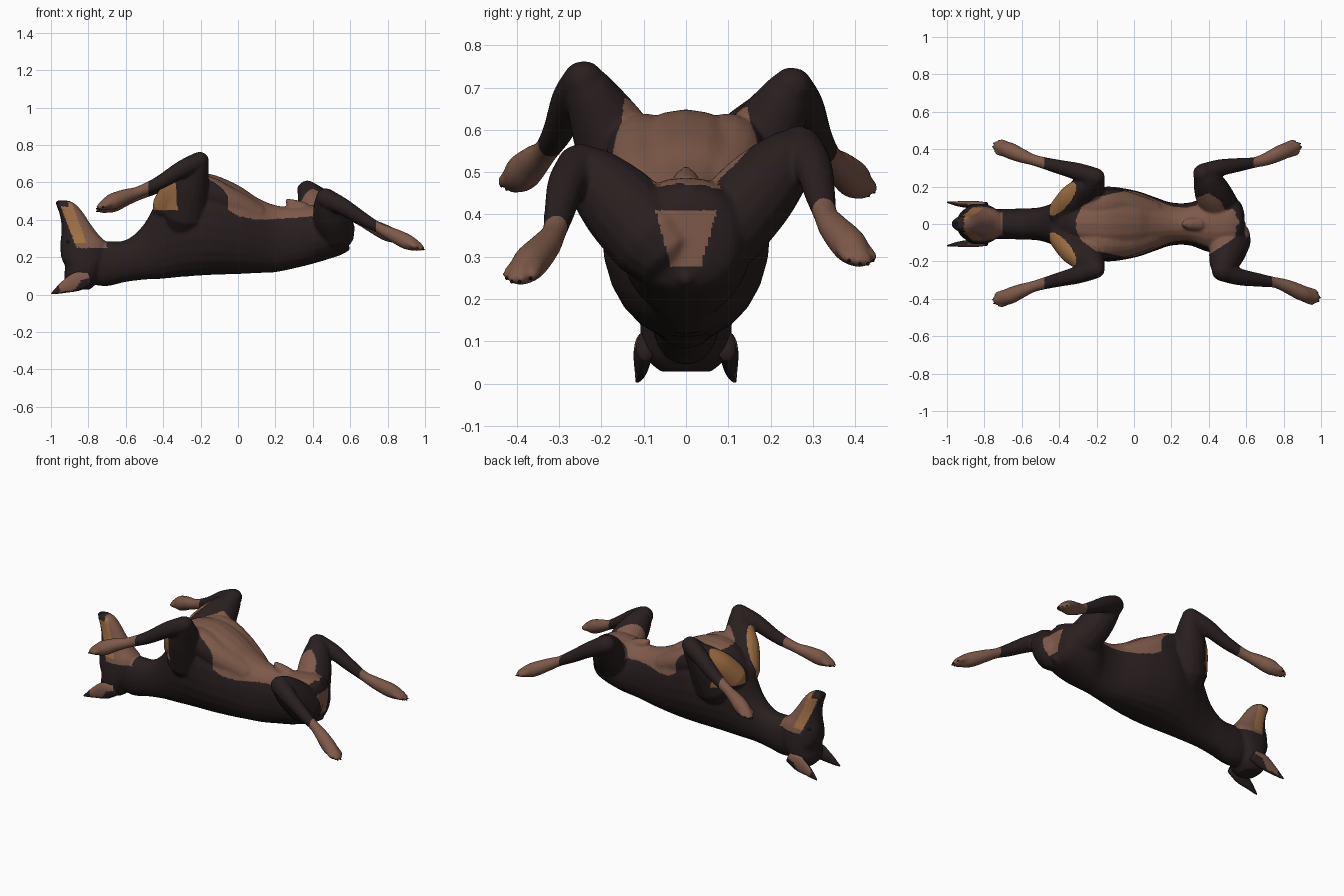
import bpy, bmesh, math
from mathutils import Vector

cube = bpy.data.objects.get("Cube")
if cube:
    bpy.data.objects.remove(cube, do_unlink=True)


def material(name, rgb):
    m = bpy.data.materials.new(name)
    m.use_nodes = True
    m.diffuse_color = (*rgb, 1)
    bsdf = m.node_tree.nodes["Principled BSDF"]
    bsdf.inputs["Base Color"].default_value = (*rgb, 1)
    bsdf.inputs["Roughness"].default_value = 0.8
    return m


MATS = [material("dark_coat", (0.022, 0.0135, 0.0135)),
        material("brown_fur", (0.205, 0.1, 0.067)),
        material("tan_fur", (0.35, 0.16, 0.06)),
        material("black", (0.008, 0.006, 0.006))]
DARK, BROWN, TAN, BLACK = range(4)


def spline(pts, steps=5):
    """Catmull-Rom through tuples of any length."""
    out = []
    for i in range(len(pts) - 1):
        a, b, c, d = (pts[max(0, min(len(pts) - 1, i + k))] for k in (-1, 0, 1, 2))
        for s in range(steps):
            t = s / steps
            out.append([0.5 * (2 * q + (r - p) * t + (2 * p - 5 * q + 4 * r - w) * t * t
                               + (3 * q - p - 3 * r + w) * t ** 3)
                        for p, q, r, w in zip(a, b, c, d)])
    return out + [list(pts[-1])]


def loft(bm, rings, sides=24, power=1.0):
    """Closed skin over rings given as (centre, half axis, half axis)."""
    def bend(v):
        return math.copysign(abs(v) ** power, v)
    loops = []
    for c, u, v in rings:
        angles = [2 * math.pi * k / sides for k in range(sides)]
        loops.append([bm.verts.new(c + u * bend(math.cos(a)) + v * bend(math.sin(a)))
                      for a in angles])
    for lo, hi in zip(loops, loops[1:]):
        for k in range(sides):
            j = (k + 1) % sides
            bm.faces.new((lo[k], lo[j], hi[j], hi[k]))
    bm.faces.new(loops[0][::-1])
    bm.faces.new(loops[-1])


def tube(bm, pts):
    """Round limb through (x, y, z, radius) with rounded ends."""
    path = [(Vector(p[:3]), max(p[3], 0.006)) for p in spline(pts)]
    for end, step in ((0, 1), (-1, -2)):
        p, r = path[end]
        d = (p - path[step][0]).normalized()
        cap = [(p + d * r * 0.6, r * 0.8), (p + d * r * 0.95, r * 0.3)]
        path = cap[::-1] + path if end == 0 else path + cap
    rings = []
    for i, (p, r) in enumerate(path):
        t = (path[min(i + 1, len(path) - 1)][0] - path[max(i - 1, 0)][0]).normalized()
        u = t.cross(Vector((0.1, 0.2, 1))).normalized()
        rings.append((p, u * r, u.cross(t) * r))
    loft(bm, rings, 16)


def ball(bm, centre, size):
    new = bmesh.ops.create_icosphere(bm, subdivisions=3, radius=1)["verts"]
    for v in new:
        v.co = Vector(centre) + Vector(a * b for a, b in zip(v.co, size))


def finish(name, bm, mats):
    bmesh.ops.recalc_face_normals(bm, faces=bm.faces)
    me = bpy.data.meshes.new(name)
    bm.to_mesh(me)
    bm.free()
    ob = bpy.data.objects.new(name, me)
    bpy.context.collection.objects.link(ob)
    for m in mats:
        me.materials.append(m)
    me.polygons.foreach_set("use_smooth", [True] * len(me.polygons))
    return ob


body, claws = bmesh.new(), bmesh.new()
Y, Z = Vector((0, 1, 0)), Vector((0, 0, 1))

# Neck, chest, waist and rump: x, spine height, belly height, half width
torso = [(-.86, .08, .26, .07), (-.72, .045, .285, .08), (-.6, .068, .292, .083),
         (-.5, .08, .38, .09), (-.4, .085, .56, .125), (-.3, .095, .635, .165),
         (-.15, .105, .645, .2), (0, .11, .585, .18), (.1, .115, .52, .148),
         (.2, .12, .478, .115), (.3, .14, .47, .115), (.4, .165, .48, .15),
         (.5, .195, .487, .15), (.565, .22, .465, .12), (.59, .26, .42, .06)]
loft(body, [(Vector((x, 0, (lo + hi) / 2)), Y * w, Z * (hi - lo) / 2)
            for x, lo, hi, w in spline(torso)], power=0.92)

# Head with the muzzle pointing up: z, forehead x, throat x, half width
head = [(.028, -.89, -.79, .06), (.06, -.92, -.76, .095), (.1, -.93, -.74, .106),
        (.15, -.925, -.72, .109), (.2, -.945, -.7, .103), (.27, -.95, -.7, .088),
        (.32, -.945, -.745, .07), (.38, -.945, -.79, .055), (.44, -.957, -.83, .046),
        (.48, -.972, -.865, .04), (.502, -.965, -.9, .022)]
loft(body, [(Vector(((a + b) / 2, 0, z)), Y * w, Vector(((a - b) / 2, 0, 0)))
            for z, a, b, w in spline(head)], power=0.88)

# Tail stub and belly details
tube(body, [(.48, 0, .25, .05), (.55, 0, .247, .034), (.58, 0, .248, .02)])
tube(body, [(.35, 0, .455, .04), (.29, 0, .482, .03), (.268, 0, .5, .016)])
ball(body, (.55, .01, .445), (.03, .03, .03))


def limb(pts, side, shift=(0, 0, 0)):
    return [(x + shift[0], side * (y + shift[1]), z + shift[2], r) for x, y, z, r in pts]


def leg(upper, lower, side, shift=(0, 0, 0)):
    # The body end of the limb moves less than the knee
    thigh = []
    for i, p in enumerate(upper):
        grow = 0.65 + 0.35 * i / (len(upper) - 1)
        thigh += limb([p], side, [s * grow for s in shift])
    tube(body, thigh)
    low = limb(lower, side, shift)
    tube(body, low)
    # Toes and claws
    a, b = Vector(low[-2][:3]), Vector(low[-1][:3])
    d = (b - a).normalized()
    across = d.cross(Z).normalized()
    for k in (-1.5, -.5, .5, 1.5):
        reach = 0.022 if abs(k) < 1 else 0
        root, tip = a + across * k * 0.014, b + across * k * 0.02 + d * reach
        tube(body, [(*root, .02), (*root.lerp(tip, .6), .018), (*tip, .015)])
        ball(claws, tip + d * 0.013 - Z * 0.004, (.005, .004, .004))


front_upper = [(-.28, .11, .42, .12), (-.25, .18, .57, .095), (-.215, .235, .675, .062),
               (-.205, .25, .7, .05)]
front_lower = [(-.205, .25, .7, .05), (-.3, .28, .655, .047), (-.42, .31, .583, .037),
               (-.53, .34, .535, .03), (-.6, .365, .512, .038), (-.67, .395, .483, .044),
               (-.72, .412, .462, .028)]
brisket = [(-.37, .06, .47, .09), (-.32, .14, .57, .08), (-.27, .2, .645, .055)]
sternum = [(-.34, .06, .5, .08), (-.2, .1, .555, .085), (-.06, .1, .5, .08),
           (.1, .055, .42, .07)]
hind_upper = [(.46, .09, .365, .103), (.42, .17, .455, .097), (.39, .235, .525, .075),
              (.372, .265, .553, .058)]
hind_lower = [(.37, .268, .555, .056), (.46, .3, .513, .046), (.57, .318, .445, .036),
              (.65, .33, .4, .029), (.715, .35, .368, .036), (.8, .388, .326, .042),
              (.86, .41, .3, .027)]
for side in (1, -1):
    leg(front_upper, front_lower, side, (0, 0, 0) if side > 0 else (0, -.008, .015))
    tube(body, limb(brisket, side))
    tube(body, limb(sternum, side))
    leg(hind_upper, hind_lower, side, (0, 0, 0) if side > 0 else (.1, -.018, -.042))

# Fuse all parts into one smooth skin
skin = finish("body", body, [])
remesh = skin.modifiers.new("fuse", 'REMESH')
remesh.mode = 'VOXEL'
remesh.voxel_size = 0.007
remesh.use_smooth_shade = True
soften = skin.modifiers.new("soften", 'SMOOTH')
soften.factor, soften.iterations = 0.5, 8
graph = bpy.context.evaluated_depsgraph_get()
fused = bpy.data.meshes.new_from_object(skin.evaluated_get(graph))
skin.modifiers.clear()
skin.data = fused
fused.materials.clear()
for m in MATS:
    fused.materials.append(m)

# Belly patch: x, half width, lower limit
belly = [(-.31, .03, .5), (-.28, .09, .5), (-.2, .145, .5), (-.1, .165, .48), (0, .19, .42),
         (.1, .19, .4), (.3, .125, .41), (.4, .165, .42), (.5, .1, .42), (.57, .05, .42)]


def coat(c, n):
    x, y, z = c.x, abs(c.y), c.z
    # Socks
    if y > .26 and (x < -.48 or x > (.64 if c.y > 0 else .74)):
        return BROWN
    # Muzzle
    if x < -.7 and z > .25:
        edge = x + .945 - .375 * (.465 - z)
        if edge < 0 or (z > .47 and x < -.91):
            return DARK
        return TAN if edge < .065 and z > .275 and abs(n.y) > .6 else BROWN
    # Forechest spots
    dx, dy = x + .385, y - .135
    along, over = .62 * dx + .78 * dy, .78 * dx - .62 * dy
    if z > .45 and (along / .108) ** 2 + (over / .045) ** 2 < 1:
        return TAN
    # Rump patch
    if x > .48 and n.x > .35 and .275 < z < .41 and y < .036 + (z - .28) * .28:
        return BROWN
    for (x0, w0, z0), (x1, w1, z1) in zip(belly, belly[1:]):
        if x0 <= x < x1 and (x < .38 or n.x < .4):
            t = (x - x0) / (x1 - x0)
            if y < w0 + (w1 - w0) * t and z > z0 + (z1 - z0) * t:
                return BROWN
    return DARK


for p in fused.polygons:
    p.use_smooth = True
    p.material_index = coat(p.center, p.normal)

# Ears: x, y, z, half breadth, half thickness
ear = [(-.79, .095, .09, .035, .022), (-.86, .103, .07, .05, .021), (-.93, .107, .04, .032, .015),
       (-.98, .113, .014, .012, .007), (-.998, .116, .005, .003, .003)]
for side, name in ((1, "left_ear"), (-1, "right_ear")):
    bm = bmesh.new()
    loft(bm, [(Vector((x, side * y, z)), Vector((-.35, 0, .94)) * b, Y * t)
              for x, y, z, b, t in spline(ear)])
    ob = finish(name, bm, MATS)
    for p in ob.data.polygons:
        outer = p.normal.y * side > .3 and p.normal.x < .1 and p.center.x > -.955
        p.material_index = BROWN if outer else DARK

# Nose, eyes and claws
bm = bmesh.new()
ball(bm, (-.95, 0, .488), (.024, .026, .016))
finish("nose", bm, [MATS[BLACK]])
bm = bmesh.new()
for side in (1, -1):
    ball(bm, (-.905, side * .057, .28), (.014, .014, .014))
finish("eyes", bm, [MATS[BLACK]])
finish("claws", claws, [MATS[BLACK]])
